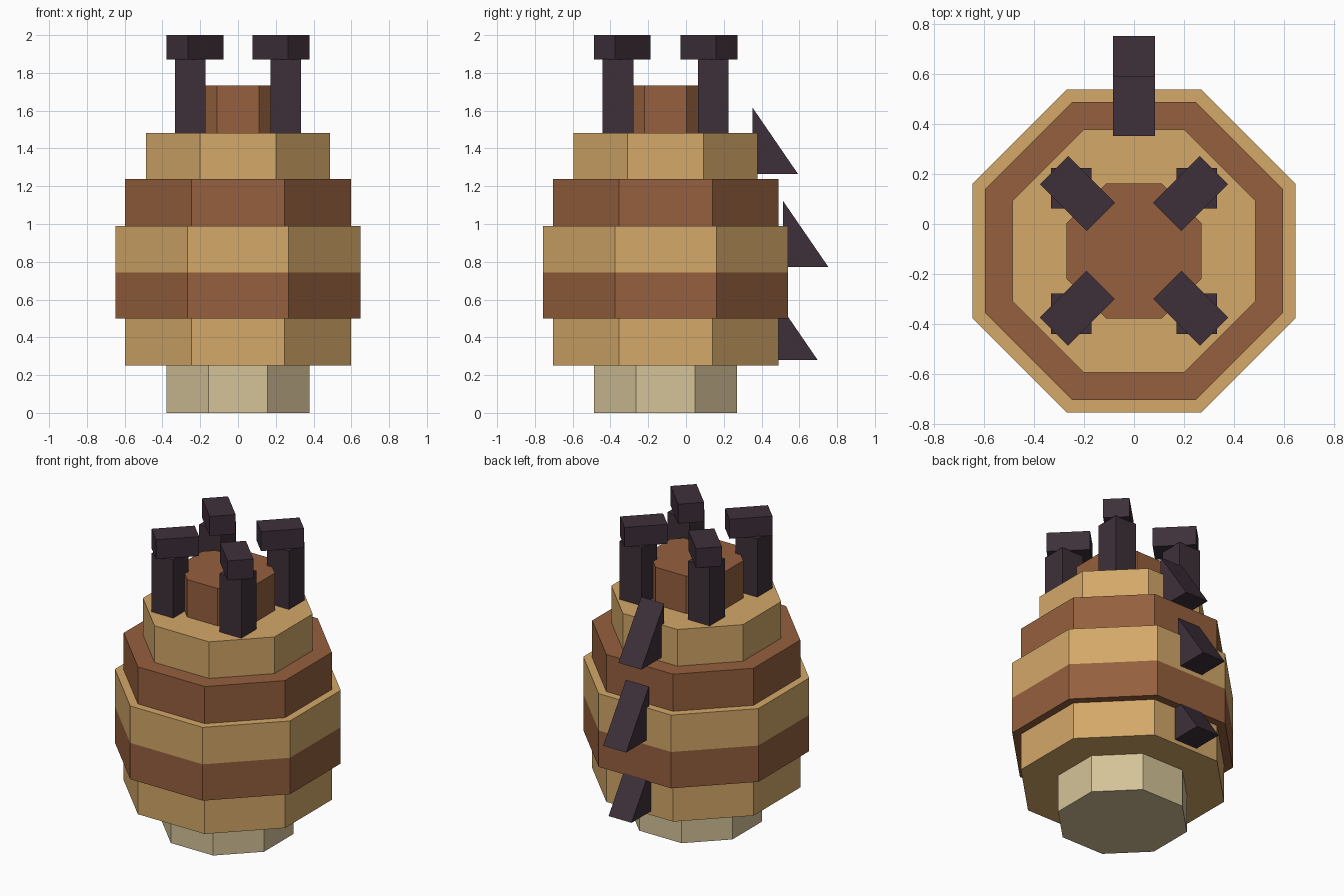
import bpy, bmesh
from math import cos, pi
from mathutils import Matrix, Vector

cube = bpy.data.objects.get("Cube")
if cube:
    bpy.data.objects.remove(cube, do_unlink=True)


def material(name, rgb):
    linear = [((c / 255 + 0.055) / 1.055) ** 2.4 for c in rgb]
    mat = bpy.data.materials.new(name)
    mat.use_nodes = True
    mat.diffuse_color = (*linear, 1)
    mat.node_tree.nodes["Principled BSDF"].inputs["Base Color"].default_value = (*linear, 1)
    return mat


tan = material("tan", (211, 168, 104))
brown = material("brown", (149, 96, 62))
cream = material("cream", (213, 195, 152))
dark = material("dark_plum", (62, 48, 58))

AXIS_Y = -0.108  # the body sits forward of the origin, the spikes behind it


def finish(name, bm, mat):
    bmesh.ops.recalc_face_normals(bm, faces=bm.faces)
    mesh = bpy.data.meshes.new(name)
    bm.to_mesh(mesh)
    bm.free()
    mesh.materials.append(mat)
    obj = bpy.data.objects.new(name, mesh)
    bpy.context.scene.collection.objects.link(obj)
    return obj


def drum(name, apothem, z0, z1, mat):
    """Octagonal drum with a flat side facing the front."""
    bm = bmesh.new()
    r = apothem / cos(pi / 8)
    place = Matrix.Translation((0, AXIS_Y, (z0 + z1) / 2)) @ Matrix.Rotation(pi / 8, 4, "Z")
    bmesh.ops.create_cone(bm, cap_ends=True, segments=8, radius1=r, radius2=r,
                          depth=z1 - z0, matrix=place)
    finish(name, bm, mat)


def box(name, centre, size, angle, mat):
    bm = bmesh.new()
    place = (Matrix.Translation(centre) @ Matrix.Rotation(angle, 4, "Z")
             @ Matrix.Diagonal((*size, 1)))
    bmesh.ops.create_cube(bm, size=1, matrix=place)
    finish(name, bm, mat)


def spike(name, y, z):
    """Wedge with an upright inner side and a level underside."""
    bm = bmesh.new()
    half, out, tall = 0.085, 0.24, 0.35
    profile = [(y, z), (y + out, z), (y, z + tall)]
    face = bm.faces.new([bm.verts.new((-half, py, pz)) for py, pz in profile])
    side = bmesh.ops.extrude_face_region(bm, geom=[face])["geom"]
    verts = [v for v in side if isinstance(v, bmesh.types.BMVert)]
    bmesh.ops.translate(bm, verts=verts, vec=Vector((2 * half, 0, 0)))
    finish(name, bm, dark)


# Stacked body drums
drum("base", 0.378, 0, 0.252, cream)
drum("lower_band", 0.597, 0.252, 0.5, tan)
drum("lower_middle_band", 0.648, 0.5, 0.743, brown)
drum("upper_middle_band", 0.648, 0.743, 0.99, tan)
drum("upper_band", 0.597, 0.99, 1.238, brown)
drum("shoulder", 0.487, 1.238, 1.483, tan)
drum("crown", 0.27, 1.483, 1.733, brown)

# Four upright posts with caps turned toward the axis
for side, sx in (("left", 1), ("right", -1)):
    for end, sy in (("front", -1), ("back", 1)):
        box(f"{end}_{side}_post", (sx * 0.252, AXIS_Y + sy * 0.252, 1.678),
            (0.162, 0.162, 0.39), 0, dark)
        box(f"{end}_{side}_post_cap", (sx * 0.227, AXIS_Y + sy * 0.23, 1.935),
            (0.265, 0.16, 0.13), sx * sy * pi / 4, dark)

# Row of spikes down the back
for name, y, z in (("upper", 0.353, 1.265), ("middle", 0.514, 0.772), ("lower", 0.457, 0.28)):
    spike(f"{name}_back_spike", y, z)
